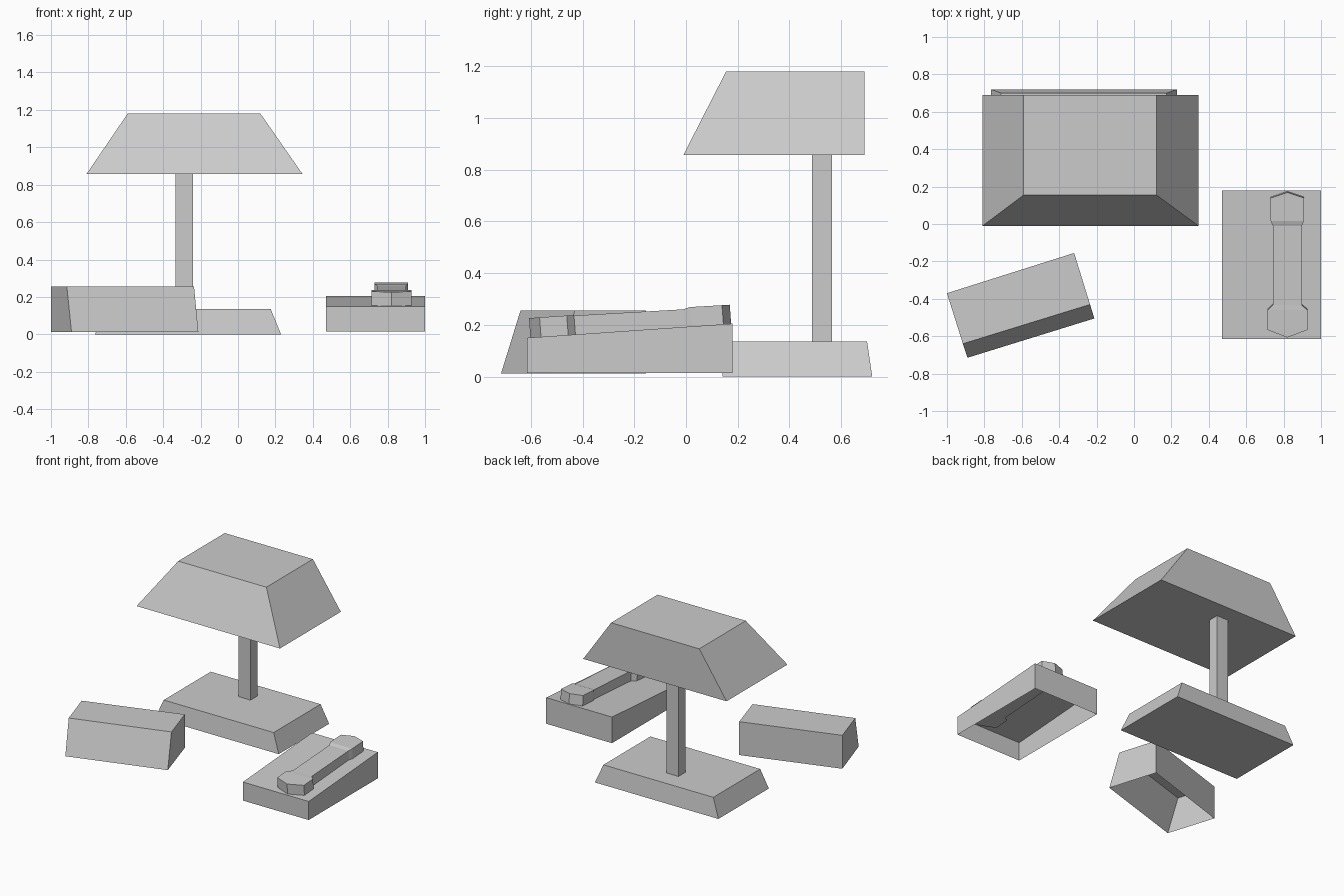
import bpy, bmesh

if "Cube" in bpy.data.objects:
    bpy.data.objects.remove(bpy.data.objects["Cube"])


def finish(name, bm):
    bmesh.ops.remove_doubles(bm, verts=bm.verts, dist=1e-5)
    bmesh.ops.dissolve_degenerate(bm, edges=bm.edges, dist=1e-5)
    bmesh.ops.recalc_face_normals(bm, faces=bm.faces)
    mesh = bpy.data.meshes.new(name)
    bm.to_mesh(mesh)
    bm.free()
    obj = bpy.data.objects.new(name, mesh)
    bpy.context.collection.objects.link(obj)
    return obj


def loft(name, rings, cap_start=True, cap_end=True):
    """Join closed rings of equal length with flat faces."""
    bm = bmesh.new()
    vs = [[bm.verts.new(p) for p in ring] for ring in rings]
    n = len(vs[0])
    for a, b in zip(vs, vs[1:]):
        for i in range(n):
            j = (i + 1) % n
            bm.faces.new((a[i], a[j], b[j], b[i]))
    if cap_start:
        bm.faces.new(vs[0][::-1])
    if cap_end:
        bm.faces.new(vs[-1])
    return finish(name, bm)


def rect(x0, x1, y0, y1, z):
    return [(x0, y0, z), (x1, y0, z), (x1, y1, z), (x0, y1, z)]


# Lamp: tapered foot, square post, shade with an upright back
loft("lamp_base", [rect(-0.765, 0.23, 0.14, 0.72, 0), rect(-0.71, 0.175, 0.16, 0.70, 0.135)])
loft("lamp_post", [rect(-0.335, -0.24, 0.487, 0.565, 0.135), rect(-0.335, -0.24, 0.487, 0.565, 0.857)])
loft("lamp_shade", [rect(-0.81, 0.345, -0.01, 0.69, 0.857), rect(-0.59, 0.12, 0.155, 0.69, 1.18)])

# Clock: turned box with a sloping front and an open underside
clock_bottom = [(-0.89, -0.715, 0.012), (-0.212, -0.505, 0.012), (-0.32, -0.155, 0.012), (-1, -0.37, 0.012)]
clock_top = [(-0.915, -0.64, 0.255), (-0.235, -0.43, 0.255), (-0.32, -0.155, 0.255), (-1, -0.37, 0.255)]
loft("clock_body", [clock_bottom, clock_top], cap_start=False)


# Telephone body: top rises to the back, open underside
def phone_top(y):
    return 0.15 + 0.055 * (y + 0.615) / 0.795


body_low = rect(0.47, 1.0, -0.615, 0.18, 0.015)
loft("phone_body", [body_low, [(x, y, phone_top(y)) for x, y, z in body_low]], cap_start=False)

# Handset: pointed pads at both ends of a narrow grip (y, half width, top z)
stations = [(-0.601, 0, 0.226), (-0.56, 0.107, 0.229), (-0.455, 0.107, 0.236),
            (-0.427, 0.077, 0.236), (-0.005, 0.077, 0.260), (0.022, 0.089, 0.269),
            (0.145, 0.089, 0.276), (0.175, 0, 0.278)]
rings = []
for y, w, top in stations:
    low = phone_top(y) - 0.006
    rings.append([(0.82 - w, y, low), (0.82 + w, y, low),
                  (0.82 + w, y - 0.006, top), (0.82 - w, y - 0.006, top)])
loft("phone_handset", rings, cap_start=False, cap_end=False)
